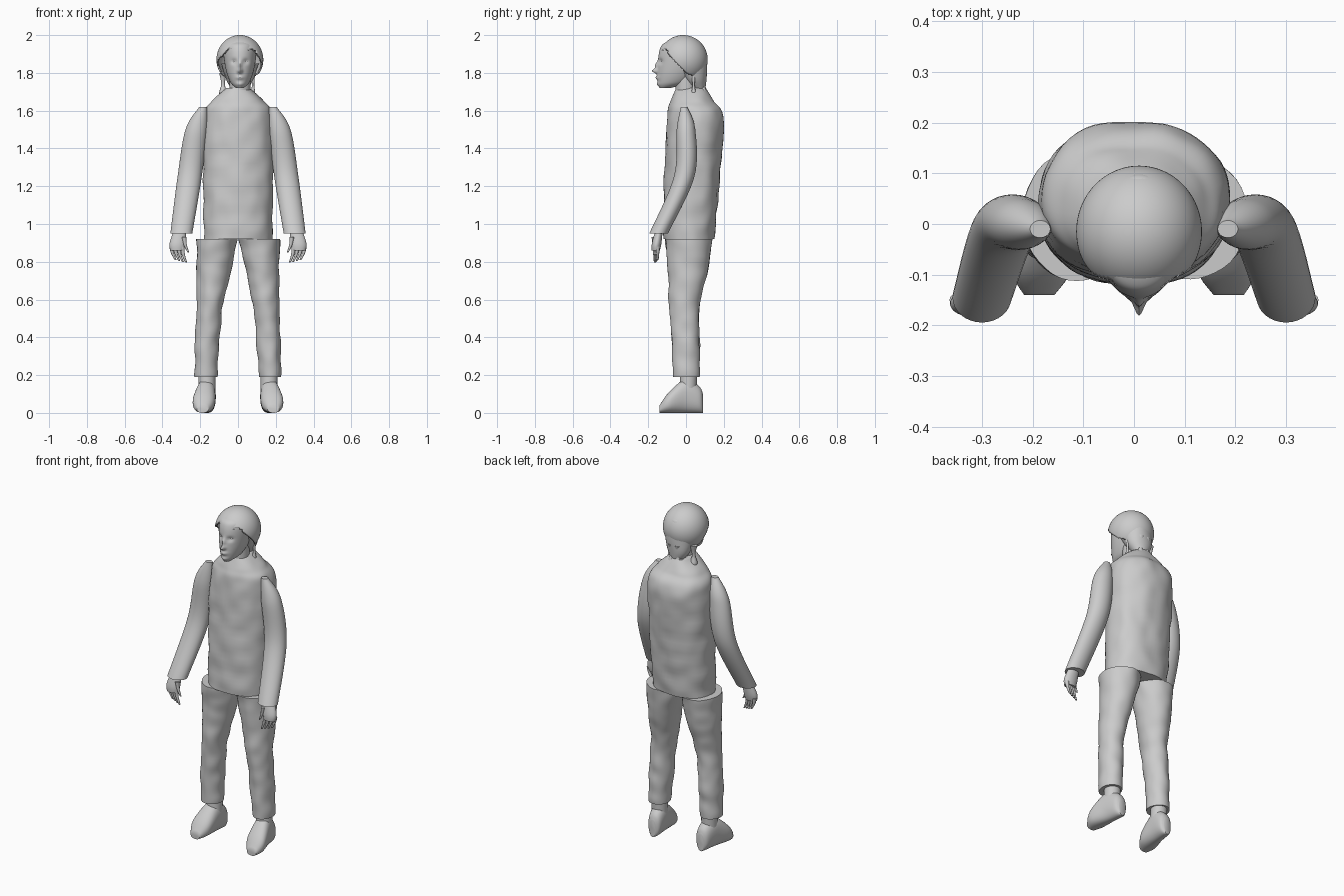
import bpy, bmesh, math
from mathutils import Vector, noise

if "Cube" in bpy.data.objects:
    bpy.data.objects.remove(bpy.data.objects["Cube"])

shade = (0.6, 0.6, 0.6, 1)
grey = bpy.data.materials.new("plain grey")
grey.use_nodes = True
grey.diffuse_color = shade
grey.node_tree.nodes["Principled BSDF"].inputs["Base Color"].default_value = shade


def finish(name, bm):
    """Turn the mesh into a smooth-shaded object with the shared material."""
    bmesh.ops.recalc_face_normals(bm, faces=bm.faces)
    mesh = bpy.data.meshes.new(name)
    bm.to_mesh(mesh)
    bm.free()
    mesh.materials.append(grey)
    obj = bpy.data.objects.new(name, mesh)
    bpy.context.collection.objects.link(obj)
    bpy.ops.object.select_all(action="DESELECT")
    obj.select_set(True)
    bpy.context.view_layer.objects.active = obj
    bpy.ops.object.shade_smooth_by_angle(angle=math.radians(50))
    return obj


def catmull_rom(before, start, end, after, t):
    """Smooth value between start and end."""
    slope_in, slope_out = (end - before) / 2, (after - start) / 2
    rise = end - start
    bend = 3 * rise - 2 * slope_in - slope_out
    return start + t * (slope_in + t * (bend + t * (slope_in + slope_out - 2 * rise)))


def smooth_rings(rings, steps):
    """Fill in rings between the key rings."""
    padded = [rings[0], *rings, rings[-1]]
    filled = []
    for keys in zip(padded, padded[1:], padded[2:], padded[3:]):
        for step in range(steps):
            filled.append([catmull_rom(*values, step / steps) for values in zip(*keys)])
    return filled + [rings[-1]]


def loft(rings, sides=32, steps=5, depth=1.0, power=2.0, along_y=False, rough=0.0):
    """Skin oval rings given as (x, y, z, half width) with an optional half depth."""
    bm = bmesh.new()
    loops = []
    for ring in smooth_rings(rings, steps):
        centre, width, height = Vector(ring[:3]), ring[3], ring[-1] * depth
        loop = []
        for side in range(sides):
            angle = math.tau * side / sides
            u, v = (math.copysign(abs(f) ** (2 / power), f)
                    for f in (math.cos(angle), math.sin(angle)))
            across = Vector((u * width, 0, v * height) if along_y else (u * width, v * height, 0))
            wrinkle = noise.noise((centre + across) * 12) * rough
            loop.append(bm.verts.new(centre + across + across.normalized() * wrinkle))
        loops.append(loop)
    for low, high in zip(loops, loops[1:]):
        for side in range(sides):
            after = (side + 1) % sides
            bm.faces.new((low[side], low[after], high[after], high[side]))
    bm.faces.new(loops[0])
    bm.faces.new(loops[-1])
    return bm


def ellipsoid(centre, radii, sides):
    bm = bmesh.new()
    bmesh.ops.create_uvsphere(bm, u_segments=sides, v_segments=sides // 2, radius=1)
    bmesh.ops.scale(bm, vec=radii, verts=bm.verts)
    bmesh.ops.translate(bm, vec=centre, verts=bm.verts)
    return bm


def mirrored(rings, sign):
    return [(sign * x, *rest) for x, *rest in rings]


# Shirt with rounded shoulders and a collar
shirt = [(0, 0.015, 0.92, 0.18, 0.135), (0, 0.03, 1.2, 0.185, 0.145),
         (0, 0.05, 1.55, 0.185, 0.15), (0, 0.035, 1.65, 0.14, 0.115),
         (0, 0.025, 1.72, 0.06, 0.08)]
finish("shirt", loft(shirt, sides=64, steps=12, power=2.2, rough=0.008))

# Neck
middle = 0.01
finish("neck", loft([(middle, 0, 1.65, 0.055), (middle, 0, 1.8, 0.055)]))

# Head, with the face shaped by soft bumps
head = loft([(middle, -0.11, 1.72, 0.02, 0.03), (middle, -0.07, 1.75, 0.05, 0.08),
             (middle, -0.04, 1.82, 0.075, 0.11), (middle, -0.02, 1.92, 0.088, 0.12),
             (middle, -0.02, 1.96, 0.07, 0.09), (middle, -0.02, 1.98, 0.01, 0.01)],
            sides=96, steps=12)


def bump(vert, x, z, width, height, push):
    """Push the face forward around one spot."""
    away = ((vert.co.x - middle - x) / width) ** 2 + ((vert.co.z - z) / height) ** 2
    vert.co.y -= push * math.exp(-away)


eye_gap, eye_height = 0.032, 1.86
for vert in head.verts:
    if vert.co.y < -0.05:
        bump(vert, 0, 1.81, 0.012, 0.012, 0.03)
        bump(vert, 0, 1.84, 0.01, 0.02, 0.015)
        bump(vert, 0, 1.775, 0.02, 0.01, 0.01)
        bump(vert, 0, 1.74, 0.02, 0.01, 0.006)
        for gap in (eye_gap, -eye_gap):
            bump(vert, gap, eye_height, 0.016, 0.012, -0.012)
finish("head", head)


# Hair cap, open around the face
def shows_face(face):
    spot = face.calc_center_median()
    hairline = -0.03 - (spot.z - 1.84) + 0.01 * math.sin(spot.x * 90)
    return spot.y < hairline


hair = ellipsoid((middle, -0.015, 1.87), (0.124, 0.13, 0.13), 96)
bmesh.ops.delete(hair, geom=[face for face in hair.faces if shows_face(face)], context="FACES")
shell = finish("hair", hair).modifiers.new("thickness", "SOLIDIFY")
shell.thickness = 0.01

# Gathered hair at the nape and loose locks beside the neck
nape = [(middle, 0.02, 1.85, 0.1, 0.09), (middle, 0.05, 1.76, 0.07, 0.06),
        (middle, 0.07, 1.7, 0.03, 0.03)]
finish("nape_hair", loft(nape, rough=0.006))
for name, x, y, size in (("nape_lock_right", -0.01, 0.09, 0.022),
                         ("nape_lock_left", 0.03, 0.09, 0.022),
                         ("loose_lock_right", -0.08, 0.04, 0.022),
                         ("loose_lock_left", 0.08, 0.04, 0.012)):
    lock = [(x, y, 1.8, size), (x, y, 1.74, size / 2), (x, y, 1.69, size), (x, y, 1.66, size / 9)]
    finish(name, loft(lock, sides=16, rough=0.006))


def finger(name, sign, x, y, top, length):
    """A finger that tapers and curls inward."""
    rings = []
    for bend in (0, 0.5, 1):
        rings.append((x - 0.022 * bend ** 2, y, top - length * bend, 0.012 - 0.007 * bend))
    finish(name, loft(mirrored(rings, sign), sides=12))


for side, sign in (("left", 1), ("right", -1)):
    # Eye
    eye_centre = (middle + sign * eye_gap, -0.115, eye_height)
    finish(side + "_eye", ellipsoid(eye_centre, (0.014, 0.014, 0.008), 16))

    # Sleeve, bent forward at the elbow
    sleeve = [(0.185, -0.01, 1.62, 0.02), (0.22, 0, 1.5, 0.058),
              (0.256, -0.01, 1.25, 0.064), (0.3, -0.145, 0.95, 0.058)]
    finish(side + "_sleeve", loft(mirrored(sleeve, sign), steps=10, depth=0.85))

    # Hand with curled fingers and a thumb
    palm = [(0.305, -0.14, 0.98, 0.03), (0.32, -0.155, 0.9, 0.042), (0.322, -0.16, 0.86, 0.036)]
    finish(side + "_hand", loft(mirrored(palm, sign), depth=0.6))
    for order, label in enumerate(("little", "ring", "middle", "index")):
        finger(f"{side}_{label}_finger", sign, 0.352 - 0.019 * order, -0.15 - 0.005 * order,
               0.88, 0.07 + 0.005 * order)
    finger(side + "_thumb", sign, 0.285, -0.17, 0.93, 0.08)

    # Trouser leg, narrowing below the knee
    leg = [(0.112, 0.015, 0.92, 0.108), (0.13, 0.01, 0.75, 0.09), (0.148, -0.01, 0.56, 0.068),
           (0.164, 0, 0.35, 0.064), (0.17, 0, 0.19, 0.058)]
    finish(side + "_trouser_leg",
           loft(mirrored(leg, sign), sides=40, steps=12, depth=1.16, rough=0.008))

    # Ankle and soft flat-soled shoe
    ankle = [(0.165, 0.015, 0.22, 0.045), (0.165, 0.01, 0.1, 0.045)]
    finish(side + "_ankle", loft(mirrored(ankle, sign)))
    outline = [(0.16, 0.09, 0.02, 0.05), (0.16, 0.07, 0.04, 0.07), (0.168, 0, 0.05, 0.09),
               (0.182, -0.09, 0.058, 0.055), (0.187, -0.14, 0.03, 0.02)]
    shoe = [(x, y, height, width, height) for x, y, width, height in outline]
    finish(side + "_shoe", loft(mirrored(shoe, sign), power=2.3, along_y=True))
